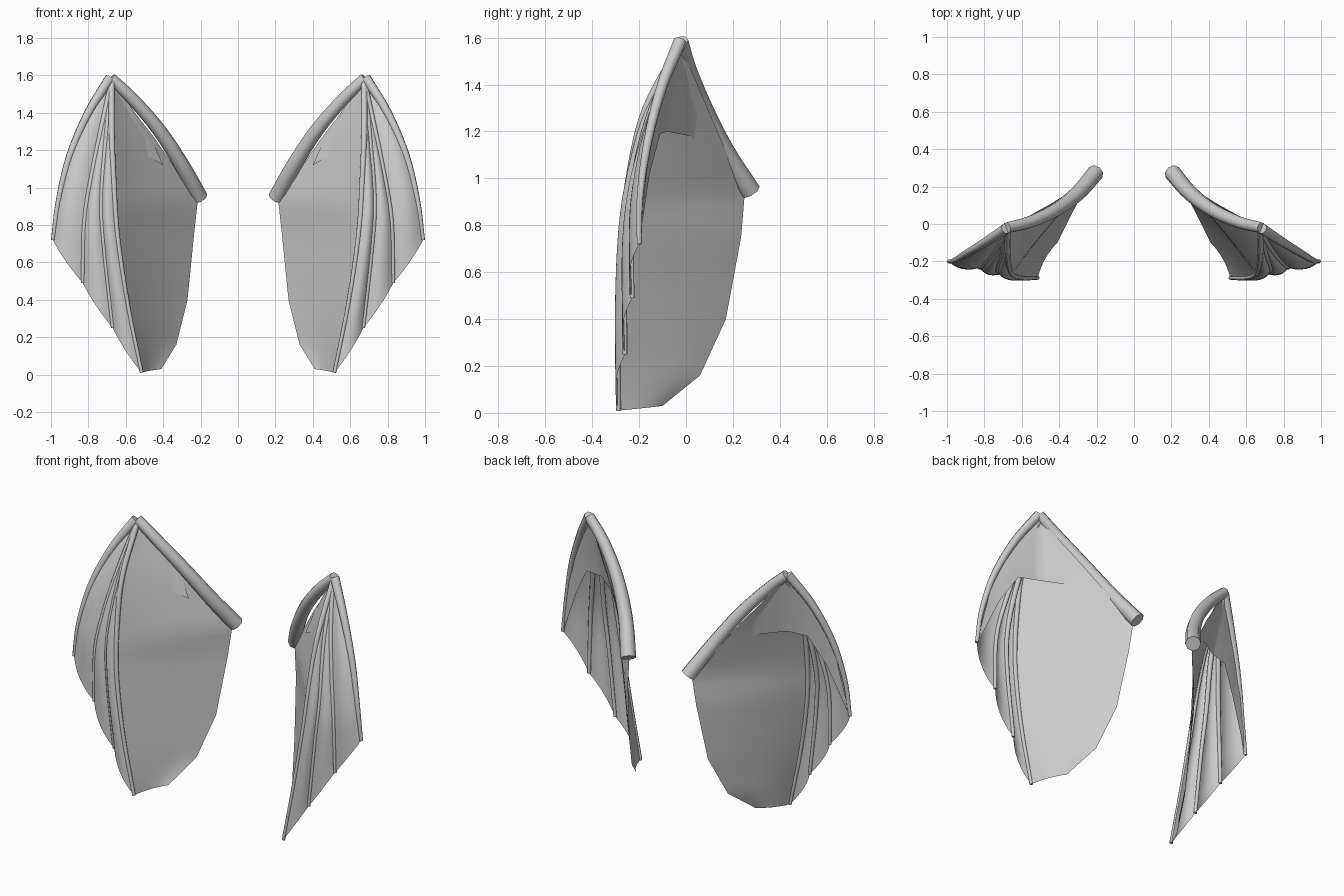
import bpy
import bmesh
from mathutils import Vector

cube = bpy.data.objects.get("Cube")
if cube:
    bpy.data.objects.remove(cube, do_unlink=True)

grey = bpy.data.materials.new("pale_grey")
grey.use_nodes = True
grey.diffuse_color = (0.6, 0.6, 0.6, 1)
grey.node_tree.nodes["Principled BSDF"].inputs["Base Color"].default_value = (0.6, 0.6, 0.6, 1)


def smooth_path(points, count):
    """Sample a curve that passes through every point."""
    p = [Vector(q) for q in points]
    p = [2 * p[0] - p[1]] + p + [2 * p[-1] - p[-2]]
    spans = len(p) - 3
    result = []
    for i in range(count + 1):
        s = i / count * spans
        k = min(int(s), spans - 1)
        t = s - k
        a, b, c, d = p[k:k + 4]
        result.append(0.5 * (2 * b + (c - a) * t + (2 * a - 5 * b + 4 * c - d) * t * t
                             + (3 * b - a - 3 * c + d) * t ** 3))
    return result


def finish(name, mesh):
    """Add the left part and mirror it to the right."""
    obj = bpy.data.objects.new(name, mesh)
    bpy.context.scene.collection.objects.link(obj)
    mesh.materials.clear()
    mesh.materials.append(grey)
    obj.modifiers.new("mirror", 'MIRROR').use_mirror_merge = False
    bpy.ops.object.select_all(action='DESELECT')
    obj.select_set(True)
    bpy.context.view_layer.objects.active = obj
    bpy.ops.object.shade_smooth_by_angle(angle=0.8)


def tube(name, points, start, end, count=20):
    """Tapered round bone along a path."""
    curve = bpy.data.curves.new(name, 'CURVE')
    curve.dimensions = '3D'
    curve.bevel_depth = 1
    curve.bevel_resolution = 2
    curve.use_fill_caps = True
    path = smooth_path(points, count)
    spline = curve.splines.new('POLY')
    spline.points.add(count)
    for i, q in enumerate(path):
        spline.points[i].co = (*q, 1)
        spline.points[i].radius = start + (end - start) * i / count
    temp = bpy.data.objects.new("temp", curve)
    bpy.context.scene.collection.objects.link(temp)
    bpy.context.view_layer.update()
    depsgraph = bpy.context.evaluated_depsgraph_get()
    mesh = bpy.data.meshes.new_from_object(temp.evaluated_get(depsgraph))
    bpy.data.objects.remove(temp, do_unlink=True)
    finish(name, mesh)


def skin(name, side_a, side_b, bulge=(0, 0, 0), steps=6):
    """Thin sheet stretched between two paths, swelling in the middle."""
    bm = bmesh.new()
    rows = []
    last = len(side_a) - 1
    for i, (a, b) in enumerate(zip(side_a, side_b)):
        row = []
        for j in range(steps + 1):
            t = j / steps
            swell = 4 * t * (1 - t) * min(1, 2 * i / last)
            row.append(bm.verts.new(a.lerp(b, t) + Vector(bulge) * swell))
        rows.append(row)
    for r, s in zip(rows, rows[1:]):
        for j in range(steps):
            bm.faces.new((r[j], r[j + 1], s[j + 1], s[j]))
    mesh = bpy.data.meshes.new(name)
    bm.to_mesh(mesh)
    bm.free()
    finish(name, mesh)


# Arm from the shoulder up to the wrist
tube("wing_arm", [(0.205, 0.275, 0.945), (0.3, 0.165, 1.12), (0.42, 0.075, 1.305),
                  (0.56, 0.01, 1.47), (0.68, -0.02, 1.585)], 0.045, 0.03)

# Fingers fan out from the wrist, inner to outer
wrist = (0.675, -0.03, 1.56)
fingers = [
    [wrist, (0.675, -0.17, 1.3), (0.665, -0.235, 1.05), (0.645, -0.275, 0.75),
     (0.59, -0.29, 0.38), (0.515, -0.288, 0.01)],
    [wrist, (0.705, -0.16, 1.25), (0.73, -0.235, 0.93), (0.715, -0.26, 0.67), (0.67, -0.26, 0.25)],
    [wrist, (0.72, -0.11, 1.36), (0.775, -0.185, 1.1), (0.82, -0.23, 0.83), (0.83, -0.23, 0.49)],
    [(0.685, -0.025, 1.585), (0.8, -0.1, 1.4), (0.9, -0.16, 1.17), (0.96, -0.195, 0.93),
     (0.99, -0.2, 0.72)],
]
names = ["inner_finger", "second_finger", "third_finger", "outer_finger"]
for name, pts in zip(names, fingers):
    tube(name, pts, 0.028 if name == "outer_finger" else 0.017, 0.01)

# Webbing between neighbouring fingers
paths = [smooth_path(pts, 20) for pts in fingers]
for i in range(3):
    skin("finger_web_" + str(i + 1), paths[i], paths[i + 1], (0.01, -0.025, 0))

# Large membrane from the inner finger to the arm and trailing edge
edge = [(0.675, -0.02, 1.56), (0.45, 0.105, 1.27), (0.215, 0.25, 0.93), (0.235, 0.235, 0.75),
        (0.27, 0.17, 0.4), (0.33, 0.06, 0.16), (0.41, -0.1, 0.03)]
front = [wrist, (0.675, -0.185, 1.25), (0.655, -0.255, 0.93), (0.645, -0.275, 0.75),
         (0.593, -0.29, 0.4), (0.545, -0.29, 0.16), (0.515, -0.288, 0.01)]


def straight_path(points, per_span=4):
    p = [Vector(q) for q in points]
    inner = [a.lerp(b, k / per_span) for a, b in zip(p, p[1:]) for k in range(per_span)]
    return inner + [p[-1]]


skin("main_membrane", smooth_path(front, 24), straight_path(edge), (0.012, 0.008, 0), 8)

# Rear fold behind the wrist, ending in a pointed flap
fold_top = [(0.47, 0.085, 1.28), (0.57, 0.03, 1.43), (0.675, -0.02, 1.58), (0.8, -0.095, 1.4),
            (0.9, -0.155, 1.17), (0.99, -0.2, 0.72)]
fold_edge = [(0.4, 0.09, 1.12), (0.5, 0.02, 1.18), (0.64, -0.08, 1.2), (0.76, -0.11, 1.19),
             (0.86, -0.155, 1.02), (0.985, -0.2, 0.72)]
skin("rear_fold", straight_path(fold_top), straight_path(fold_edge))
